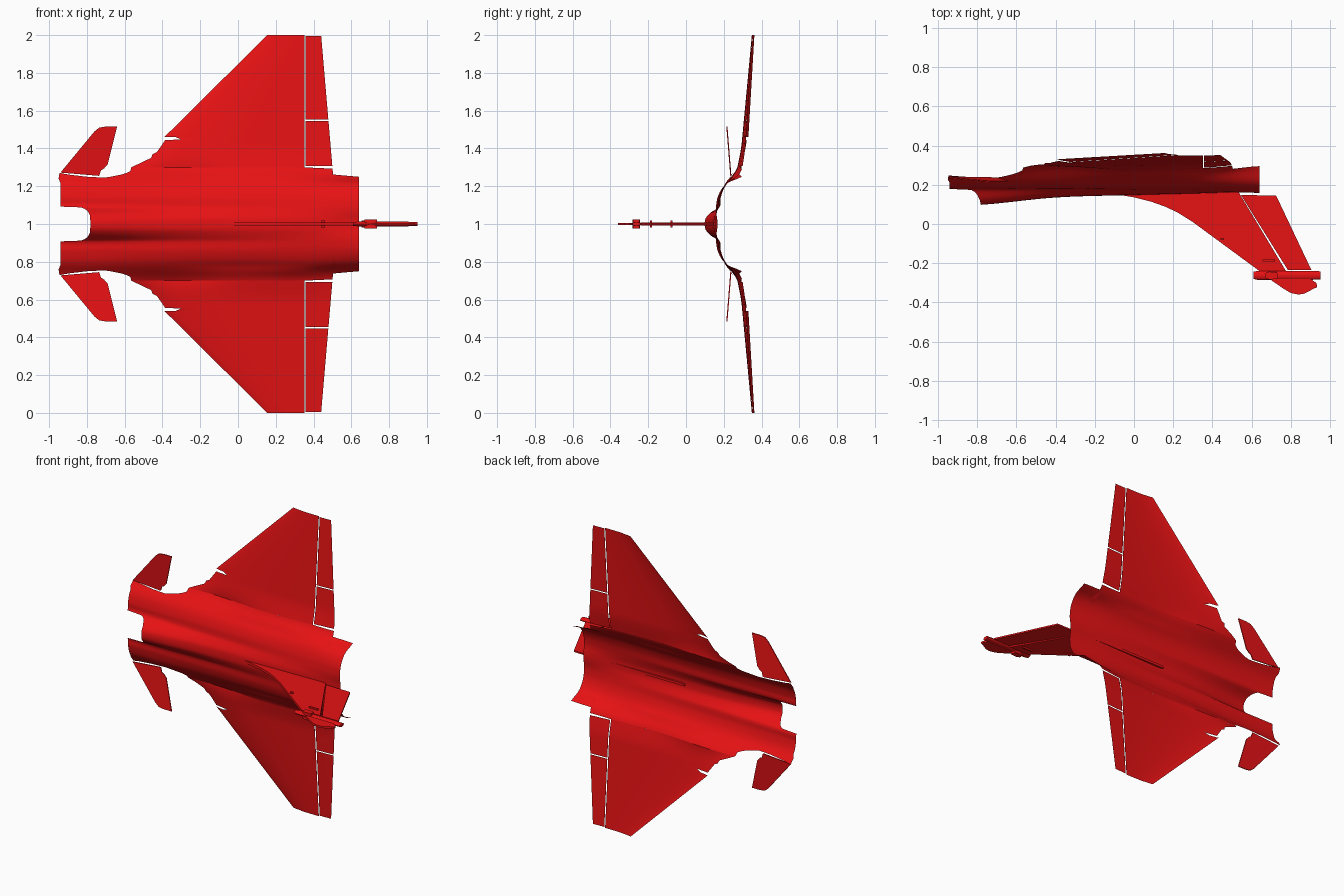
import bpy, bmesh, math

if "Cube" in bpy.data.objects:
    bpy.data.objects.remove(bpy.data.objects["Cube"])

red = bpy.data.materials.new("red_paint")
red.diffuse_color = (0.8, 0.006, 0.007, 1)
red.use_nodes = True
red.node_tree.nodes["Principled BSDF"].inputs["Base Color"].default_value = red.diffuse_color


def lin(pts, x):
    """Piecewise linear lookup in [(x, y), ...]."""
    for (a, p), (b, q) in zip(pts, pts[1:]):
        if x <= b:
            return p + (q - p) * max(0, x - a) / (b - a)
    return pts[-1][1]


def spline(xs, ys, x):
    """Smooth lookup through the points xs, ys."""
    n = len(xs)
    x = min(max(x, xs[0]), xs[-1])
    i = max(k for k in range(n - 1) if xs[k] <= x)

    def slope(k):
        a, b = max(k - 1, 0), min(k + 1, n - 1)
        return (ys[b] - ys[a]) / (xs[b] - xs[a])
    h = xs[i + 1] - xs[i]
    t = (x - xs[i]) / h
    return ((2*t**3 - 3*t**2 + 1) * ys[i] + (t**3 - 2*t**2 + t) * h * slope(i)
            + (3*t**2 - 2*t**3) * ys[i + 1] + (t**3 - t**2) * h * slope(i + 1))


def span(a, b, n):
    return [a + (b - a) * i / n for i in range(n + 1)]


def finish(name, bm, mirror):
    me = bpy.data.meshes.new(name)
    bm.to_mesh(me)
    bm.free()
    me.materials.append(red)
    ob = bpy.data.objects.new(name, me)
    bpy.context.collection.objects.link(ob)
    ob.location.z = 1
    bpy.ops.object.select_all(action='DESELECT')
    ob.select_set(True)
    bpy.context.view_layer.objects.active = ob
    bpy.ops.object.shade_smooth_by_angle(angle=math.radians(35))
    if mirror:
        m = ob.modifiers.new("mirror", 'MIRROR')
        m.use_axis = (False, False, True)
        m.merge_threshold = 0.0005
    return ob


def skin(name, columns):
    """Open sheet through columns of points, facing -y, mirrored across the centre."""
    bm = bmesh.new()
    grid = [[bm.verts.new(p) for p in col] for col in columns]
    for a, b in zip(grid, grid[1:]):
        for i in range(len(a) - 1):
            bm.faces.new((a[i], a[i + 1], b[i + 1], b[i]))
    bm.normal_update()
    if sum(f.normal.y * f.calc_area() for f in bm.faces) > 0:
        bmesh.ops.reverse_faces(bm, faces=bm.faces[:])
    return finish(name, bm, True)


def plate(name, outline, half, z=0.0, mirror=False):
    """Flat x-y outline given a thickness along z."""
    bm = bmesh.new()
    f = bm.faces.new([bm.verts.new((x, y, z - half)) for x, y in outline])
    ext = bmesh.ops.extrude_face_region(bm, geom=[f])
    vs = [v for v in ext['geom'] if isinstance(v, bmesh.types.BMVert)]
    bmesh.ops.translate(bm, verts=vs, vec=(0, 0, 2 * half))
    bmesh.ops.recalc_face_normals(bm, faces=bm.faces[:])
    return finish(name, bm, mirror)


# Fuselage cross-sections: height y at distances D from the centre, per station X
D = [0, .03, .06, .09, .14, .19, .22, .25, .28, .30]
X = [-.95, -.78, -.4, 0, .35, .64]
Y = [[.098, .104, .130, .178, .183, .196, .212, .235, .252, .26],
     [.098, .104, .130, .175, .183, .196, .212, .237, .26, .27],
     [.135, .138, .155, .177, .184, .202, .222, .25, .28, .295],
     [.148, .150, .160, .172, .180, .200, .222, .24, .262, .272],
     [.157, .158, .163, .168, .178, .198, .220, .248, .275, .285],
     [.167, .165, .160, .159, .167, .192, .225, .295, .31, .315]]


def body_y(d, x):
    return spline(X, [spline(D, row, d) for row in Y], x)


def lead(d):
    return -.39 + (d - .46) / .54 * .545


def trail(d):
    return .50 - .06 * (d - .3) / .7


def wing_y(d, x):
    le, te = lead(d), trail(d)
    c = min(max((x - le) / (te - le), 0), 1)
    k = (d - .3) / .7
    y = (1 - c) * (.319 + .041 * k) + c * (.308 + .044 * k)
    y -= (.032 - .024 * k) * math.sin(math.pi * c ** .7)
    s = min(max((d - .3) / .13, 0), 1)
    s = s * (2 - s)
    return body_y(.3, x) * (1 - s) + y * s


# Fuselage shell with rounded notch at the front of the spine
edge = [(-.95, .272), (-.9, .262), (-.8, .25), (-.7, .245), (-.6, .265), (-.57, .28),
        (-.565, .30), (.35, .30), (.5, .293), (.504, .262), (.64, .25)]
start = [(0, -.78), (.05, -.785), (.075, -.8), (.088, -.83), (.092, -.94),
         (.22, -.94), (.24, -.95), (.272, -.945)]
xs = sorted(span(-.95, .64, 53) + [-.57, -.565, .35, .5, .504])
cols = []
for d0 in span(0, .08, 8) + [.088, .092] + span(.1, .272, 16):
    col = []
    for x in xs:
        s = lin(start, d0)
        x2 = x if x > -.6 else s + (x + .95) * (-.6 - s) / .35
        d = d0 if d0 <= .092 else .092 + (lin(edge, x2) - .092) * (d0 - .092) / .18
        col.append((x2, body_y(d, x2), d))
    cols.append(col)
skin("fuselage_shell", cols)


# Wings, slats and elevons
def wing_panel(name, ds, front, back, n, drop=0.0):
    skin(name, [[(x, wing_y(d, x) + drop, d) for x in span(front(d), back(d), n)]
                for d in ds])


root = [(.30, -.565), (.35, -.46), (.375, -.45), (.38, -.43), (.43, -.395), (.445, -.385),
        (.447, -.30), (.46, -.33)]
wing_panel("wing", span(.30, .44, 14) + [.445, .447, .46] + span(.48, 1, 20),
           lambda d: lin(root, d) if d < .46 else lead(d) + .06, lambda d: .352, 24)
wing_panel("slat", span(.46, 1, 20), lead, lambda d: lead(d) + .065, 4, .002)
for name, a, b in (("inner_elevon", .306, .546), ("outer_elevon", .553, .995)):
    wing_panel(name, span(a, b, 10), lambda d: .358, trail, 4)

# Canards
canard = [(-.94, .272), (-.76, .49), (-.735, .51), (-.70, .516), (-.64, .516),
          (-.69, .315), (-.71, .293), (-.725, .285), (-.735, .255), (-.82, .262)]
bm = bmesh.new()
f = bm.faces.new([bm.verts.new((x, .24 - .04 * (d - .26) / .5, d)) for x, d in canard])
ext = bmesh.ops.extrude_face_region(bm, geom=[f])
bmesh.ops.translate(bm, vec=(0, -.006, 0),
                    verts=[v for v in ext['geom'] if isinstance(v, bmesh.types.BMVert)])
bmesh.ops.recalc_face_normals(bm, faces=bm.faces[:])
finish("canard", bm, True)

# Tail fin, rudder and fin tip
plate("tail_fin", [(-.1, .153), (0, .136), (.09, .113), (.16, .088), (.22, .06), (.30, .01),
                   (.64, -.24), (.775, -.24), (.535, .16), (-.1, .16)], .008)
plate("rudder", [(.545, .148), (.725, .145), (.905, -.235), (.785, -.235)], .005)
plate("fin_tip", [(.69, -.28), (.76, -.328), (.80, -.352), (.84, -.36), (.87, -.355),
                  (.92, -.328), (.935, -.322), (.93, -.30), (.90, -.28)], .006)

# Pod along the fin top: flattened tube
bm = bmesh.new()
rings = []
for x, r in ((.61, .8), (.63, 1), (.90, 1), (.95, .9)):
    rings.append([bm.verts.new((x, -.262 + .023 * r * math.cos(a), .012 * r * math.sin(a)))
                  for a in (math.tau * i / 16 for i in range(16))])
for p, q in zip(rings, rings[1:]):
    for i in range(16):
        bm.faces.new((p[i], p[i - 1], q[i - 1], q[i]))
bm.faces.new(rings[0])
bm.faces.new(rings[-1])
bmesh.ops.recalc_face_normals(bm, faces=bm.faces[:])
finish("fin_pod", bm, False)

# Side sensors and light strips on the fin
plate("fin_sensor", [(.67, -.25), (.69, -.243), (.73, -.246), (.735, -.28), (.69, -.283),
                     (.67, -.275)], .012, .013, True)
plate("fin_light", [(.655, -.18), (.72, -.18), (.72, -.19), (.655, -.19)], .006, .012, True)
plate("fin_root_light", [(.44, -.072), (.46, -.072), (.46, -.082), (.44, -.082)],
      .006, .012, True)
